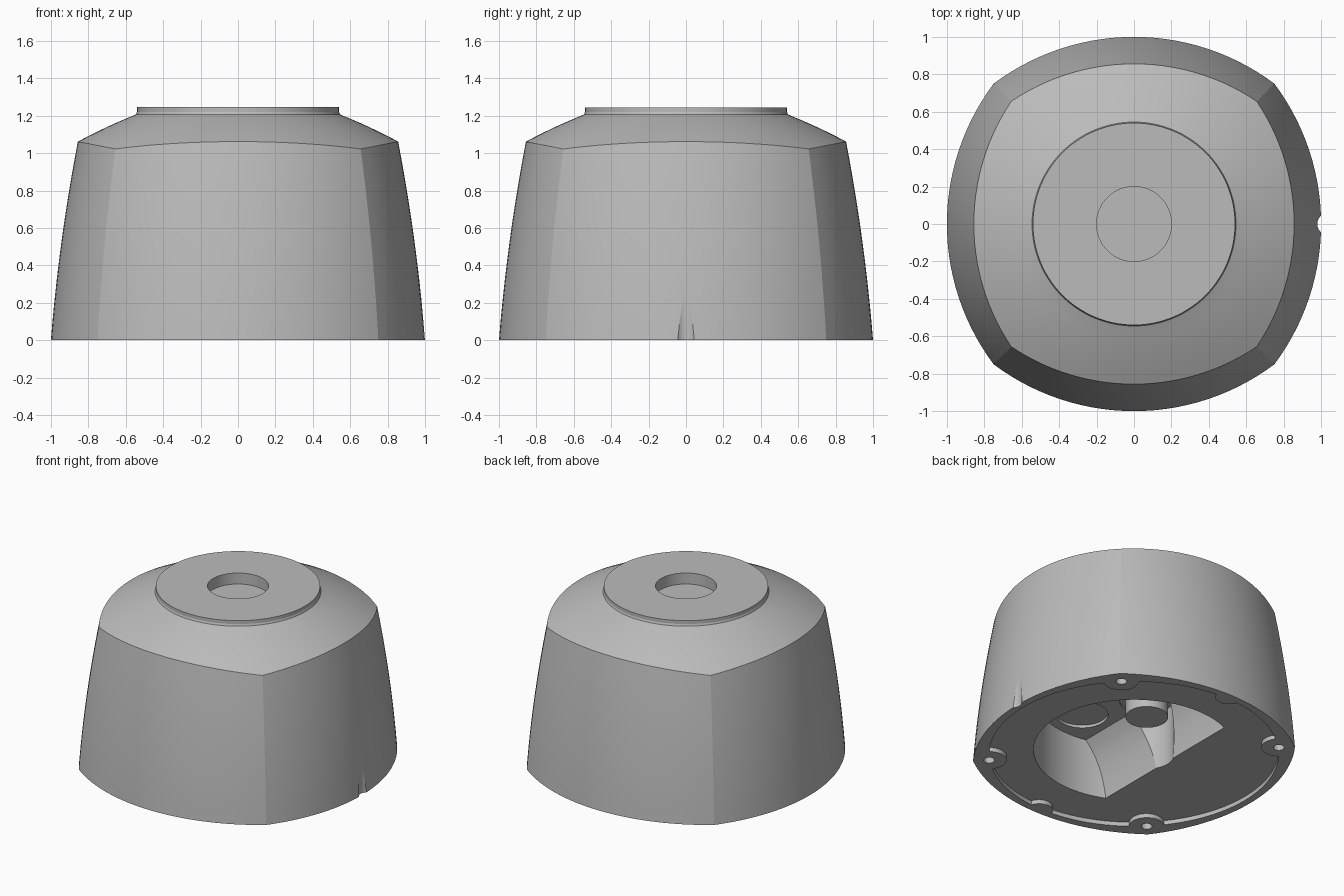
import bpy, bmesh, math
from mathutils import Vector

old = bpy.data.objects.get("Cube")
if old:
    bpy.data.objects.remove(old, do_unlink=True)

grey = bpy.data.materials.new("warm_grey")
grey.use_nodes = True
grey.diffuse_color = (0.5, 0.5, 0.5, 1)
grey.node_tree.nodes["Principled BSDF"].inputs["Base Color"].default_value = (0.5, 0.5, 0.5, 1)


def finish(name, bm):
    bmesh.ops.recalc_face_normals(bm, faces=bm.faces)
    mesh = bpy.data.meshes.new(name)
    bm.to_mesh(mesh)
    bm.free()
    mesh.materials.append(grey)
    ob = bpy.data.objects.new(name, mesh)
    bpy.context.collection.objects.link(ob)
    return ob


def prism(name, outline, offset):
    """Extrude a planar outline of 3D points by an offset."""
    bm = bmesh.new()
    face = bm.faces.new([bm.verts.new(p) for p in outline])
    new = bmesh.ops.extrude_face_region(bm, geom=[face])["geom"]
    verts = [g for g in new if isinstance(g, bmesh.types.BMVert)]
    bmesh.ops.translate(bm, vec=offset, verts=verts)
    return finish(name, bm)


def cylinder(name, x, y, r, z0, z1, n=48):
    ring = [(x + r * math.cos(math.tau * i / n), y + r * math.sin(math.tau * i / n), z0)
            for i in range(n)]
    return prism(name, ring, (0, 0, z1 - z0))


def boolean(ob, cutter, operation="DIFFERENCE"):
    mod = ob.modifiers.new("cut", "BOOLEAN")
    mod.operation, mod.solver, mod.object = operation, "EXACT", cutter
    bpy.ops.object.select_all(action="DESELECT")
    bpy.context.view_layer.objects.active = ob
    ob.select_set(True)
    bpy.ops.object.modifier_apply(modifier=mod.name)
    bpy.data.objects.remove(cutter, do_unlink=True)


def wall_point(t, z):
    """Point on the +x wall; t runs from corner to corner as -1 to 1."""
    mid = 1 - 0.08 * z - 0.0525 * z * z
    corner = 0.75 - 0.053 * z - 0.0385 * z * z
    sag = mid - corner
    radius = (corner ** 2 + sag ** 2) / (2 * sag)
    a = t * math.asin(corner / radius)
    return Vector((mid - radius + radius * math.cos(a), radius * math.sin(a), z))


def shoulder_z(r):
    d = r - 0.56
    return 1.2 - 0.4 * d - 0.23 * d * d


# Body: four bowed walls, domed shoulder, neck and top socket
def body_column(side, t):
    top = 1.05
    for _ in range(20):
        top = shoulder_z(wall_point(t, top).xy.length)
    pts = [wall_point(t, top * k / 10) for k in range(11)]
    rim = pts[-1].xy
    direction = rim.normalized()
    rows = [rim.length + (0.56 - rim.length) * k / 6 for k in range(1, 7)]
    rings = [(r, shoulder_z(r)) for r in rows]
    rings += [(0.545, 1.207), (0.54, 1.22), (0.54, 1.245), (0.2, 1.245), (0.2, 1.165)]
    pts += [Vector((*(direction * r), z)) for r, z in rings]
    c, s = [(1, 0), (0, 1), (-1, 0), (0, -1)][side]
    return [(p.x * c - p.y * s, p.x * s + p.y * c, p.z) for p in pts]


STEPS = 28
bm = bmesh.new()
columns = [[bm.verts.new(p) for p in body_column(side, -1 + 2 * i / STEPS)]
           for side in range(4) for i in range(STEPS)]
for a, b in zip(columns, columns[1:] + columns[:1]):
    for k in range(len(a) - 1):
        bm.faces.new((a[k], b[k], b[k + 1], a[k + 1]))
bm.faces.new([c[0] for c in columns])
bm.faces.new([c[-1] for c in columns])
body = finish("body_shell", bm)

# Shallow underside recess, leaving screw bosses and two locating bumps
recess = cylinder("recess_cutter", 0, 0, 0.95, -0.1, 0.03, 128)
corners = [(sx * 0.675, sy * 0.675) for sx in (-1, 1) for sy in (-1, 1)]
for x, y in corners:
    boolean(recess, cylinder("boss", x, y, 0.115, -0.2, 0.2))
for sy in (-1, 1):
    boolean(recess, cylinder("bump", 0, sy * 0.97, 0.09, -0.2, 0.2))
boolean(body, recess)

# Screw holes
for x, y in corners:
    boolean(body, cylinder("screw_hole", x, y, 0.036, -0.1, 0.15, 32))

# Round pocket with one curved, leaning wall
pocket = cylinder("pocket_cutter", 0, 0, 0.66, -0.1, 0.44, 96)
lean = [(-0.27, -0.2), (-0.265, 0.03)]
for k in range(1, 9):
    u = k / 8
    lean.append((-0.265 + 0.045 * u + 0.09 * u * u, 0.03 + 0.41 * u * (1.3 - 0.3 * u)))
profile = lean + [(-0.12, 0.6), (0.9, 0.6), (0.9, -0.2)]
keep = prism("keep_zone", [(x, -1, z) for x, z in profile], (0, 2, 0))
boolean(pocket, keep, "INTERSECT")
boolean(body, pocket)

# Bore through the leaning wall, ceiling dish and cable notch
boolean(body, cylinder("bore", -0.11, 0, 0.178, -0.1, 0.45))
boolean(body, cylinder("ceiling_dish", 0.1, -0.41, 0.17, 0.3, 0.46))
boolean(body, cylinder("cable_notch", 1.04, 0, 0.06, -0.1, 0.5))

# Post hanging inside the bore
post = cylinder("centre_post", -0.11, 0, 0.14, 0.32, 0.5)

bpy.ops.object.select_all(action="DESELECT")
for ob in (body, post):
    ob.select_set(True)
bpy.context.view_layer.objects.active = body
bpy.ops.object.shade_smooth_by_angle(angle=math.radians(12))
